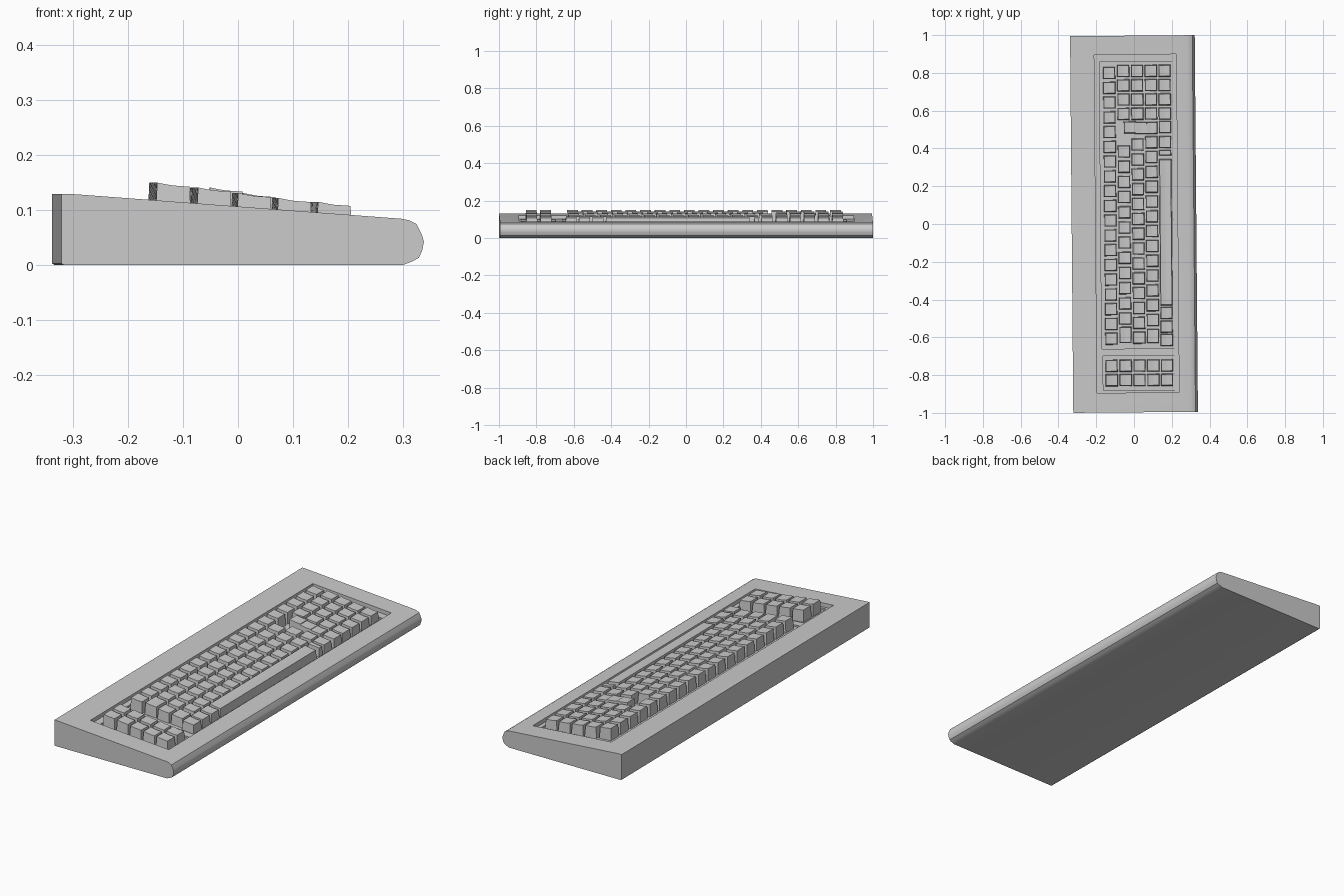
import bpy, bmesh

if "Cube" in bpy.data.objects:
    bpy.data.objects.remove(bpy.data.objects["Cube"])

TURN = 0.0085                      # the whole keyboard sits slightly turned


def surf(x):
    """Height of the sloping case top."""
    return 0.1058 - 0.075 * x


def make_object(name, bm):
    bmesh.ops.recalc_face_normals(bm, faces=bm.faces)
    me = bpy.data.meshes.new(name)
    bm.to_mesh(me)
    bm.free()
    ob = bpy.data.objects.new(name, me)
    bpy.context.collection.objects.link(ob)
    ob.rotation_euler.z = TURN
    return ob


def add_prism(bm, left, right):
    """Join two matching outlines with side faces and caps."""
    a = [bm.verts.new(p) for p in left]
    b = [bm.verts.new(p) for p in right]
    n = len(a)
    bm.faces.new(a)
    bm.faces.new(b[::-1])
    for i in range(n):
        bm.faces.new((a[i], b[i], b[(i + 1) % n], a[(i + 1) % n]))


# case: wedge profile with a rounded front edge
profile = [(-0.33, 0.003), (-0.326, 0), (0.292, 0), (0.308, 0.006), (0.321, 0.013),
           (0.327, 0.027), (0.33, 0.042), (0.327, 0.053), (0.317, 0.074),
           (0.304, 0.081), (0.290, 0.084), (-0.31, surf(-0.31)), (-0.33, 0.1295)]
bm = bmesh.new()
add_prism(bm, [(x, -0.997, z) for x, z in profile], [(x, 0.997, z) for x, z in profile])
case = make_object("case", bm)


# recess and two key wells, cut parallel to the sloping top
def carve(x0, x1, y0, y1, depth):
    cb = bmesh.new()
    outline = [(x0, surf(x0) - depth), (x1, surf(x1) - depth), (x1, 0.3), (x0, 0.3)]
    add_prism(cb, [(x, y0, z) for x, z in outline], [(x, y1, z) for x, z in outline])
    cutter = make_object("recess_cutter", cb)
    cutter.hide_render = True
    mod = case.modifiers.new("recess", 'BOOLEAN')
    mod.operation = 'DIFFERENCE'
    mod.solver = 'EXACT'
    mod.object = cutter
    bpy.context.view_layer.objects.active = case
    bpy.ops.object.modifier_apply(modifier=mod.name)
    bpy.data.objects.remove(cutter)


carve(-0.203, 0.231, -0.893, 0.897, 0.020)
carve(-0.176, 0.208, -0.660, 0.858, 0.028)
carve(-0.170, 0.209, -0.880, -0.698, 0.028)

bpy.ops.object.select_all(action='DESELECT')
case.select_set(True)
bpy.context.view_layer.objects.active = case
bpy.ops.object.shade_smooth_by_angle(angle=0.6)

# keys: stepped row centres and top heights, back row first
ROW_X = [-0.125, -0.0505, 0.0225, 0.0955, 0.168]
ROW_Z = [0.150, 0.141, 0.131, 0.122, 0.115]
H = 0.0325


def add_key(bm, row, y, length=0.065, dx=0.0):
    x, z = ROW_X[row] + dx, ROW_Z[row]
    t = H - 0.003
    base = surf(x) - 0.032
    sides = []
    for s in (-1, 1):
        yb, yt = y + s * length / 2, y + s * (length / 2 - 0.004)
        sides.append([(x - H, yb, base), (x + H, yb, base), (x + t, yt, z - 0.0075),
                      (x, yt, z - 0.0055), (x - t * 0.5, yt, z - 0.003), (x - t, yt, z)])
    add_prism(bm, *sides)


def key_group(name, keys):
    bm = bmesh.new()
    for k in keys:
        add_key(bm, *k)
    return make_object(name, bm)


def run(row, start, stop, count):
    return [(row, start + (stop - start) * i / (count - 1)) for i in range(count)]


# back row of keys
key_group("function_row_keys", run(0, 0.80, -0.606, 19))

# staggered typing block with wide end keys
typing = run(1, 0.384, -0.500, 12) + [(1, -0.587, 0.088)]
typing += run(2, 0.420, -0.602, 14)
typing += run(3, 0.432, -0.509, 13) + [(3, -0.594, 0.076)]
key_group("typing_keys", typing)

# number pad
pad = [(r, 0.81 - 0.0755 * i) for r in (1, 2, 3, 4) for i in range(4)]
pad += [(1, 0.512, 0.065, 0.033), (2, 0.508, 0.065, 0.02), (3, 0.508), (4, 0.512)]
key_group("number_pad_keys", pad)

# front row: space bar and modifiers
key_group("space_bar", [(4, -0.045, 0.775)])
key_group("front_row_keys", [(4, 0.432), (4, 0.376, 0.030), (4, -0.472),
                             (4, -0.545), (4, -0.615)])

# separate two-column key cluster at the end
key_group("side_cluster_keys", [(r, y) for r in range(5) for y in (-0.750, -0.826)])
